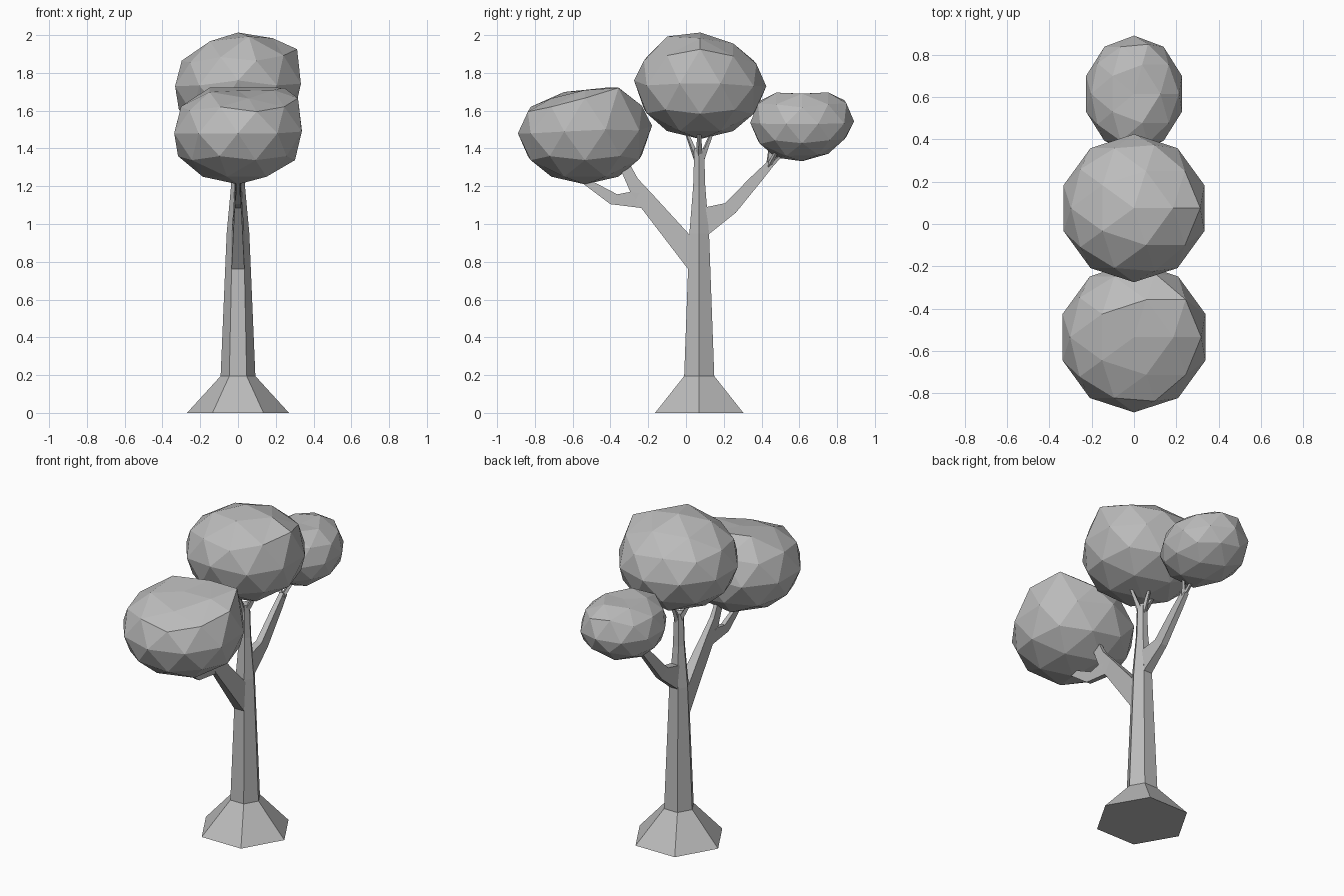
import bpy, bmesh, math
from mathutils import Vector

if "Cube" in bpy.data.objects:
    bpy.data.objects.remove(bpy.data.objects["Cube"])

grey = bpy.data.materials.new("plain grey")
grey.diffuse_color = (0.5, 0.5, 0.5, 1)
grey.use_nodes = True
grey.node_tree.nodes["Principled BSDF"].inputs["Base Color"].default_value = grey.diffuse_color
TRUNK_Y = 0.07


def finish(bm, name):
    bmesh.ops.recalc_face_normals(bm, faces=bm.faces)
    mesh = bpy.data.meshes.new(name)
    bm.to_mesh(mesh)
    bm.free()
    mesh.materials.append(grey)
    bpy.context.collection.objects.link(bpy.data.objects.new(name, mesh))


def loft(name, rings):
    """Skin a closed tube through rings of equal point count."""
    bm = bmesh.new()
    loops = [[bm.verts.new(p) for p in ring] for ring in rings]
    n = len(loops[0])
    for a, b in zip(loops, loops[1:]):
        for i in range(n):
            j = (i + 1) % n
            bm.faces.new((a[i], a[j], b[j], b[i]))
    bm.faces.new(loops[0])
    bm.faces.new(loops[-1])
    finish(bm, name)


def limb(name, sections):
    """Rectangular branch; section = lower y, z, upper y, z, half width."""
    loft(name, [[(-w, y0, z0), (w, y0, z0), (w, y1, z1), (-w, y1, z1)]
                for y0, z0, y1, z1, w in sections])


def twig(name, start, end, r0, r1):
    start, end = Vector(start), Vector(end)
    d = (end - start).normalized()
    u = d.cross(Vector((0.3, 0.9, 0.2))).normalized()
    v = d.cross(u)
    loft(name, [[c + r * (u * math.cos(k * math.pi / 2) + v * math.sin(k * math.pi / 2))
                 for k in range(4)] for c, r in ((start, r0), (end, r1))])


def canopy(name, centre, size, lumps):
    """Faceted crown; each lump (direction, dz) lifts or sinks nearby points."""
    bm = bmesh.new()
    bmesh.ops.create_icosphere(bm, subdivisions=2, radius=1)
    for v in bm.verts:
        p = v.co.normalized()
        dz = sum(h * math.exp(-((p - Vector(d).normalized()).length / 0.42) ** 2)
                 for d, h in lumps)
        v.co = Vector(centre) + Vector((p.x * size[0], p.y * size[1], p.z * size[2] + dz))
    finish(bm, name)


# Six-sided trunk with a flared foot
profile = [(0.27, 0), (0.092, 0.195), (0.06, 0.95), (0.037, 1.2), (0.03, 1.40)]
loft("trunk", [[(r * math.cos(k * math.pi / 3), TRUNK_Y + r * math.sin(k * math.pi / 3), z)
                for k in range(6)] for r, z in profile])

# Forked front branch
limb("front_branch", [(0.03, 0.74, 0.03, 0.93, 0.034), (0.008, 0.765, 0.008, 0.955, 0.034),
                      (-0.237, 1.085, -0.18, 1.16, 0.018), (-0.295, 1.17, -0.255, 1.24, 0.014),
                      (-0.36, 1.32, -0.31, 1.34, 0.01)])
limb("front_fork", [(-0.20, 1.07, -0.22, 1.16, 0.016), (-0.237, 1.085, -0.295, 1.17, 0.016),
                    (-0.40, 1.105, -0.364, 1.157, 0.014), (-0.58, 1.24, -0.56, 1.26, 0.008)])

# Back branch
limb("back_branch", [(0.09, 0.92, 0.08, 1.08, 0.028), (0.122, 0.947, 0.11, 1.09, 0.028),
                     (0.264, 1.06, 0.206, 1.11, 0.02), (0.41, 1.24, 0.345, 1.25, 0.016),
                     (0.465, 1.31, 0.43, 1.33, 0.013)])

# Twigs under the back and middle crowns
for side in (-1, 1):
    twig("back_twig", (0, 0.435, 1.30), (0.06 * side, 0.48 + 0.03 * side, 1.44), 0.014, 0.008)
    twig("top_twig_side", (0.01 * side, TRUNK_Y, 1.36), (0.09 * side, TRUNK_Y, 1.50), 0.018, 0.009)
    twig("top_twig", (0, TRUNK_Y + 0.01 * side, 1.34), (0, TRUNK_Y + 0.07 * side, 1.49), 0.018, 0.009)
twig("back_twig_end", (0, 0.42, 1.28), (0, 0.53, 1.39), 0.014, 0.008)

# Leaf crowns
canopy("middle_crown", (0, 0.075, 1.73), (0.35, 0.35, 0.28),
       [((0.9, 0, 0.45), 0.07), ((0.1, -0.45, 0.85), 0.025), ((0, 0.7, 0.7), -0.02),
        ((-0.6, 0.2, 0.75), -0.03), ((0, -1, 0), 0.03)])
canopy("front_crown", (0, -0.535, 1.48), (0.355, 0.355, 0.27),
       [((0.69, 0.5, 0.52), 0.09), ((0.9, 0, 0.45), 0.05), ((-0.3, 0.5, 0.8), 0.02),
        ((0.1, -0.2, 1), -0.06), ((0.4, -0.5, 0.75), -0.02), ((0, 1, 0), 0.04)])
canopy("back_crown", (0, 0.615, 1.53), (0.238, 0.275, 0.195),
       [((0, 0.85, 0.5), 0.035), ((0, -0.85, 0.5), 0.03), ((0, 0, 1), -0.035),
        ((0, 0.8, -0.5), 0.03), ((0, -0.5, -0.8), -0.015)])
